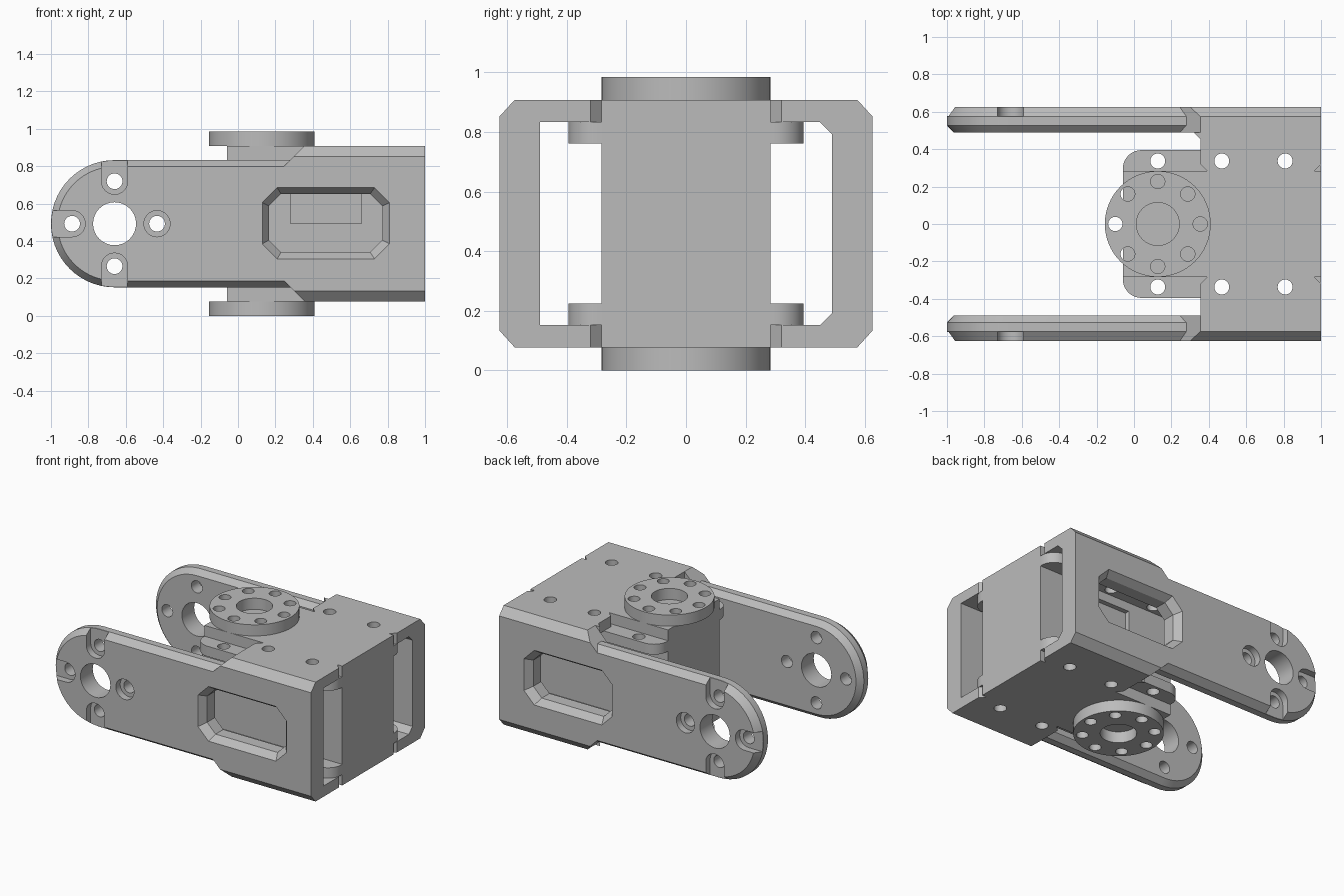
import bpy
import bmesh
from math import sin, cos, pi, radians

cube = bpy.data.objects.get("Cube")
if cube:
    bpy.data.objects.remove(cube)

grey = bpy.data.materials.new("plain_grey")
grey.use_nodes = True
colour = (0.5, 0.5, 0.5, 1)
grey.diffuse_color = colour
grey.node_tree.nodes["Principled BSDF"].inputs["Base Color"].default_value = colour

MID = 0.4925                # height of the symmetry plane
BOX, ARM = 0.415, 0.34      # half heights of the bracket box and the arm
HUB_X, HORN_X = -0.66, 0.127
BOLT_R = 0.227              # bolt circle radius


def place(axis, a, b, h):
    return {"x": (h, a, b), "y": (a, h, b), "z": (a, b, h)}[axis]


def loft(name, axis, rings):
    """Skin matching rings, each (position along axis, outline)."""
    bm = bmesh.new()
    loops = [[bm.verts.new(place(axis, a, b, h)) for a, b in pts] for h, pts in rings]
    n = len(loops[0])
    bm.faces.new(loops[0])
    bm.faces.new(loops[-1])
    for low, high in zip(loops, loops[1:]):
        for i in range(n):
            j = (i + 1) % n
            bm.faces.new((low[i], low[j], high[j], high[i]))
    bmesh.ops.recalc_face_normals(bm, faces=bm.faces)
    mesh = bpy.data.meshes.new(name)
    bm.to_mesh(mesh)
    bm.free()
    mesh.materials.append(grey)
    obj = bpy.data.objects.new(name, mesh)
    bpy.context.collection.objects.link(obj)
    return obj


def prism(name, axis, pts, low, high):
    return loft(name, axis, [(low, pts), (high, pts)])


def arc(cx, cy, r, start, end, steps):
    angles = [radians(start + (end - start) * i / steps) for i in range(steps + 1)]
    return [(cx + r * cos(t), cy + r * sin(t)) for t in angles]


def circle(cx, cy, r, steps=32):
    return arc(cx, cy, r, 0, 360, steps)[:-1]


def rect(x0, x1, y0, y1):
    return [(x0, y0), (x1, y0), (x1, y1), (x0, y1)]


def octagon(x0, x1, y0, y1, c):
    return [(x0 + c, y0), (x1 - c, y0), (x1, y0 + c), (x1, y1 - c),
            (x1 - c, y1), (x0 + c, y1), (x0, y1 - c), (x0, y0 + c)]


def cut(obj, cutter):
    mod = obj.modifiers.new("cut", "BOOLEAN")
    mod.operation = "DIFFERENCE"
    mod.solver = "EXACT"
    mod.object = cutter
    cutter.hide_render = True
    bpy.context.view_layer.objects.active = obj
    bpy.ops.object.modifier_apply(modifier=mod.name)
    bpy.data.objects.remove(cutter)


def smooth(obj):
    bpy.ops.object.select_all(action="DESELECT")
    obj.select_set(True)
    bpy.context.view_layer.objects.active = obj
    bpy.ops.object.shade_smooth_by_angle(angle=radians(25))


def drill(obj, axis, a, b, r, low, high):
    cut(obj, prism("drill", axis, circle(a, b, r), low, high))


def span(s, a, b):
    """A signed pair of distances from the middle, in rising order."""
    return sorted((s * a, s * b))


def side_outline(arm_in, box_in):
    """Round-ended arm widening into the bracket box."""
    h, H = ARM - arm_in, BOX - box_in
    step = 0.28 - arm_in
    pts = arc(HUB_X, MID, h, 90, 270, 28)
    pts += [(step, MID - h), (step + H - h, MID - H), (1, MID - H)]
    pts += [(1, MID + H), (step + H - h, MID + H), (step, MID + h)]
    return pts


# Servo body with a shallow recess on both flanks
body = prism("servo_body", "z", rect(-0.06, 1, -0.283, 0.283), MID - BOX, MID + BOX)
for s in (1, -1):
    lo, hi = span(s, 0.25, 0.4)
    cut(body, prism("recess", "y", rect(0.28, 0.66, MID, 0.7), lo, hi))

for s, side in ((1, "back"), (-1, "front")):
    # Bracket side plate with its long arm, bevelled on both faces
    plate = loft(side + "_arm", "y", [
        (s * 0.49, side_outline(0.035, 0)), (s * 0.527, side_outline(0, 0)),
        (s * 0.575, side_outline(0, 0)), (s * 0.625, side_outline(0.035, 0.055))])
    # Window with a sloped rim
    outer = octagon(0.13, 0.81, 0.305, 0.685, 0.08)
    inner = octagon(0.165, 0.772, 0.34, 0.652, 0.065)
    cut(plate, loft("window", "y", [(s * 0.7, outer), (s * 0.625, outer),
                                    (s * 0.575, inner), (s * 0.4, inner)]))
    # Hub hole, four bolt holes and their open counterbores
    lo, hi = span(s, 0.4, 0.7)
    drill(plate, "y", HUB_X, MID, 0.115, lo, hi)
    for k in range(4):
        t = k * pi / 2
        c, d = cos(t), sin(t)
        a, b = HUB_X + BOLT_R * c, MID + BOLT_R * d
        pocket = circle(a, b, 0.07)
        if k:
            pocket = arc(a, b, 0.07, k * 90 + 90, k * 90 + 270, 16)
            pocket += [(a + 0.2 * c + 0.07 * d, b + 0.2 * d - 0.07 * c),
                       (a + 0.2 * c - 0.07 * d, b + 0.2 * d + 0.07 * c)]
        p, q = span(s, 0.577, 0.7)
        cut(plate, prism("counterbore", "y", pocket, p, q))
        drill(plate, "y", a, b, 0.042, lo, hi)
    smooth(plate)

    for v, level in ((1, "top"), (-1, "bottom")):
        tag = side + "_" + level
        # Bracket plate beside the body, corners clipped
        edge = [(0.355, 0.455), (0.32, 0.49)] if s > 0 else [(0.355, 0.49)]
        pts = edge + [(1, 0.49), (1, 0.32), (0.963, 0.283), (0.392, 0.283), (0.355, 0.32)]
        z0, z1 = sorted((MID + v * ARM, MID + v * BOX))
        web = prism(tag + "_bracket_plate", "z", [(x, s * y) for x, y in pts], z0, z1)
        # Servo mounting ear with rounded corners
        pts = [(-0.06, 0.283), (1, 0.283)]
        pts += arc(0.9, 0.295, 0.1, 0, 90, 10) + arc(0.04, 0.295, 0.1, 90, 180, 10)
        e0, e1 = sorted((MID + v * 0.268, MID + v * ARM))
        ear = prism(tag + "_ear", "z", [(x, s * y) for x, y in pts], e0, e1)
        for x in (HORN_X, 0.469, 0.808):
            drill(ear, "z", x, s * 0.337, 0.04, -0.1, 1.1)
            if x > 0.3:
                drill(web, "z", x, s * 0.337, 0.04, -0.1, 1.1)
        smooth(ear)
        smooth(web)
        # Corner gusset inside the back wall
        if s > 0:
            z = MID + v * ARM
            prism(tag + "_gusset", "x",
                  [(0.45, z), (0.49, z), (0.49, z - v * 0.04)], 0.355, 1)

# Round horns above and below the body
for v, level in ((1, "top"), (-1, "bottom")):
    lo, hi = sorted((MID + v * BOX, MID + v * MID))
    horn = prism(level + "_horn", "z", circle(HORN_X, 0, 0.283, 64), lo, hi)
    drill(horn, "z", HORN_X, 0, 0.115, lo - 0.1, hi + 0.1)
    for x, y in circle(HORN_X, 0, BOLT_R, 8):
        drill(horn, "z", x, y, 0.038, lo - 0.1, hi + 0.1)
    smooth(horn)
